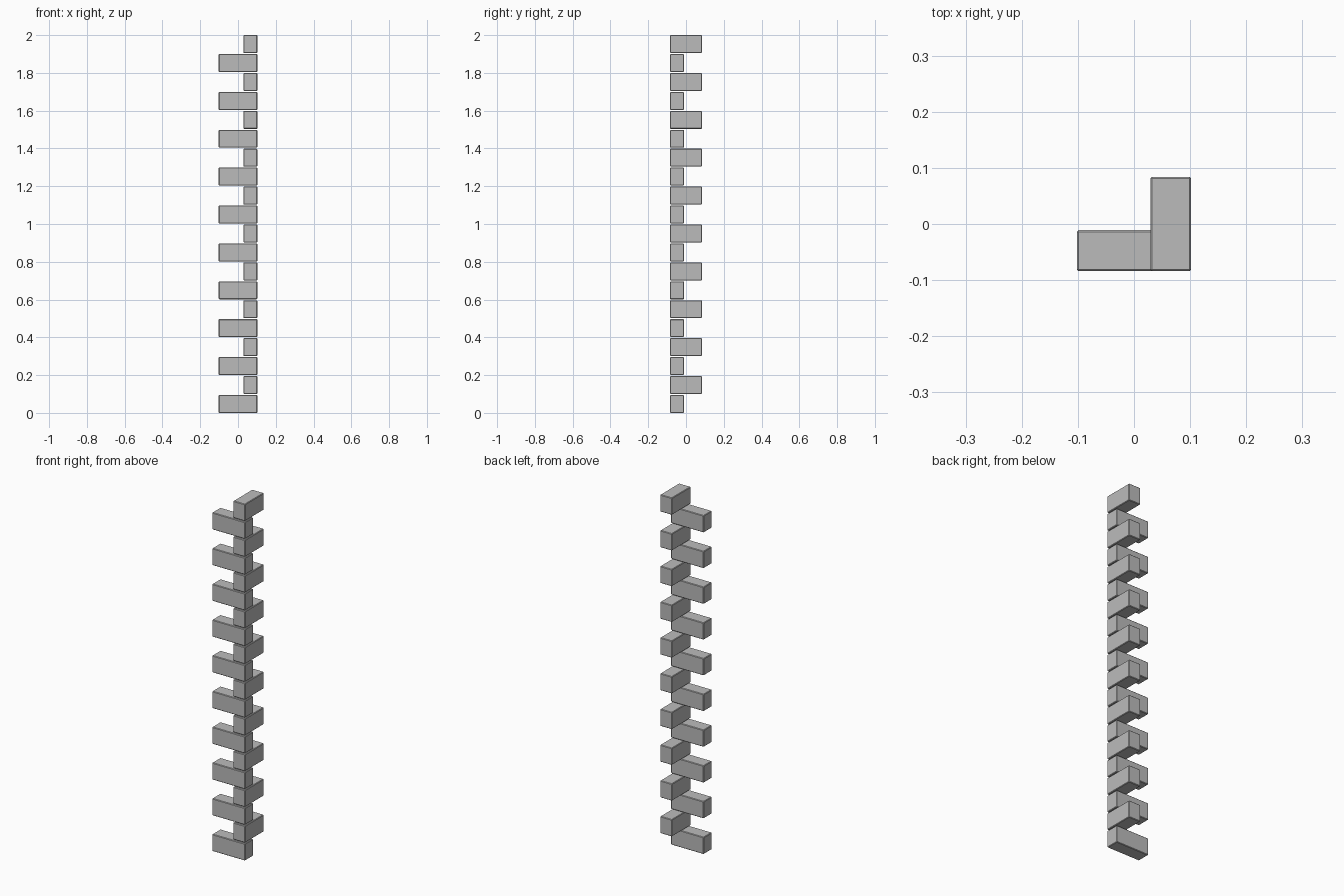
import bpy
import bmesh

cube = bpy.data.objects.get("Cube")
if cube:
    bpy.data.objects.remove(cube, do_unlink=True)

stone = bpy.data.materials.new("grey stone")
stone.use_nodes = True
colour = (0.5, 0.5, 0.5, 1)
stone.diffuse_color = colour
stone.node_tree.nodes["Principled BSDF"].inputs["Base Color"].default_value = colour

COUNT = 20
HEIGHT = 0.095
PITCH = (2 - HEIGHT) / (COUNT - 1)
RIGHT, FRONT = 0.102, -0.084   # shared outer corner of the stack
WIDTH = 0.073


def corner_block(name, length_x, length_y):
    """Chamfered block mesh whose outer corner sits at the origin."""
    bm = bmesh.new()
    bmesh.ops.create_cube(bm, size=1)
    bmesh.ops.scale(bm, vec=(length_x, length_y, HEIGHT), verts=bm.verts)
    bmesh.ops.translate(bm, vec=(-length_x / 2, length_y / 2, HEIGHT / 2), verts=bm.verts)
    bmesh.ops.bevel(bm, geom=bm.edges[:], offset=0.003, segments=1, affect='EDGES')
    mesh = bpy.data.meshes.new(name)
    bm.to_mesh(mesh)
    bm.free()
    mesh.materials.append(stone)
    return mesh


# Long blocks run along the front, short blocks run along the side
front_mesh = corner_block("front_block", 0.204, WIDTH)
side_mesh = corner_block("side_block", WIDTH, 0.168)

# Alternating stack of corner blocks
for i in range(COUNT):
    mesh = side_mesh if i % 2 else front_mesh
    block = bpy.data.objects.new(f"{mesh.name}_{i + 1}", mesh)
    block.location = (RIGHT, FRONT, i * PITCH)
    bpy.context.collection.objects.link(block)
